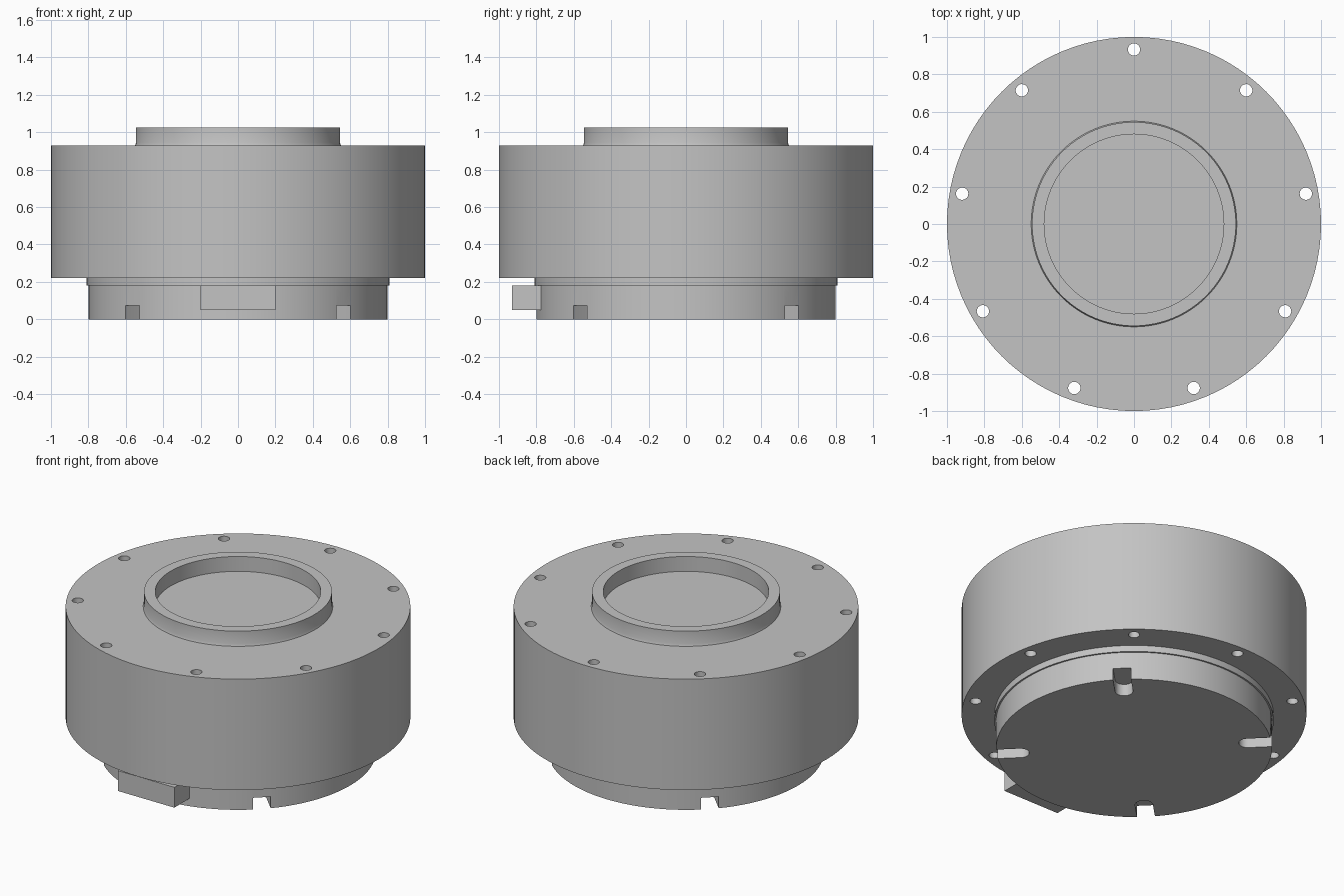
import bpy, bmesh
from math import sin, cos, pi, radians
from mathutils import Matrix

SEGMENTS = 96

if "Cube" in bpy.data.objects:
    bpy.data.objects.remove(bpy.data.objects["Cube"], do_unlink=True)

grey = bpy.data.materials.new("machined grey")
grey.use_nodes = True
colour = (0.55, 0.55, 0.55, 1)
grey.diffuse_color = colour
grey.node_tree.nodes["Principled BSDF"].inputs["Base Color"].default_value = colour


def make_object(name, bm):
    bmesh.ops.recalc_face_normals(bm, faces=bm.faces)
    mesh = bpy.data.meshes.new(name)
    bm.to_mesh(mesh)
    bm.free()
    mesh.materials.append(grey)
    obj = bpy.data.objects.new(name, mesh)
    bpy.context.collection.objects.link(obj)
    return obj


def lathe(name, profile, closed=False):
    """Revolve (radius, height) points about z; open profiles get flat caps."""
    bm = bmesh.new()
    rings = []
    for r, z in profile:
        rings.append([bm.verts.new((r * cos(a), r * sin(a), z))
                      for a in (2 * pi * i / SEGMENTS for i in range(SEGMENTS))])
    pairs = list(zip(rings, rings[1:]))
    if closed:
        pairs.append((rings[-1], rings[0]))
    else:
        bm.faces.new(rings[0])
        bm.faces.new(rings[-1])
    for low, high in pairs:
        for i in range(SEGMENTS):
            j = (i + 1) % SEGMENTS
            bm.faces.new((low[i], low[j], high[j], high[i]))
    return make_object(name, bm)


def extrude_outline(bm, outline, z0, z1, matrix):
    """Add a prism with the given plan outline."""
    base = bm.faces.new([bm.verts.new(matrix @ Matrix.Translation((x, y, z0)).translation)
                         for x, y in outline])
    new = bmesh.ops.extrude_face_region(bm, geom=[base])["geom"]
    for v in new:
        if isinstance(v, bmesh.types.BMVert):
            v.co.z = z1


def cut(target, bm):
    """Subtract the cutter mesh and discard it."""
    cutter = make_object("cutter", bm)
    cutter.hide_render = True
    mod = target.modifiers.new("cut", "BOOLEAN")
    mod.operation = "DIFFERENCE"
    mod.solver = "EXACT"
    mod.object = cutter
    select(target)
    bpy.ops.object.modifier_apply(modifier=mod.name)
    bpy.data.objects.remove(cutter, do_unlink=True)


def select(obj):
    bpy.ops.object.select_all(action="DESELECT")
    obj.select_set(True)
    bpy.context.view_layer.objects.active = obj


# Main turned parts
base = lathe("base", [(0.8, 0), (0.8, 0.18)])
ring = lathe("locating_ring", [(0.81, 0.18), (0.81, 0.22)])
housing = lathe("housing", [(1, 0.22), (1, 0.93)])
collar = lathe("collar", [(0.48, 0.93), (0.55, 0.93), (0.545, 0.945),
                          (0.545, 1.025), (0.48, 1.025)], closed=True)

# Nine bolt holes right through the housing
holes = bmesh.new()
circle = [(0.933 + 0.033 * cos(2 * pi * i / 24), 0.033 * sin(2 * pi * i / 24))
          for i in range(24)]
for k in range(9):
    extrude_outline(holes, circle, 0.1, 1.1, Matrix.Rotation(radians(90 + 40 * k), 4, "Z"))
cut(housing, holes)

# Four round-ended slots on the diagonals of the base
slots = bmesh.new()
half = 0.052
slot = [(0.9, half)]
slot += [(0.662 + half * cos(a), half * sin(a))
         for a in (pi / 2 + pi * i / 12 for i in range(13))]
slot += [(0.9, -half)]
for k in range(4):
    extrude_outline(slots, slot, -0.1, 0.075, Matrix.Rotation(radians(45 + 90 * k), 4, "Z"))
cut(base, slots)

# Key block on the front of the base
block = bmesh.new()
extrude_outline(block, [(-0.2, -0.93), (0.2, -0.93), (0.2, -0.75), (-0.2, -0.75)],
                0.05, 0.18, Matrix.Identity(4))
make_object("key_block", block)

# Smooth the turned walls, keep rims crisp
for obj in (base, ring, housing, collar):
    select(obj)
    bpy.ops.object.shade_smooth_by_angle(angle=radians(30))
